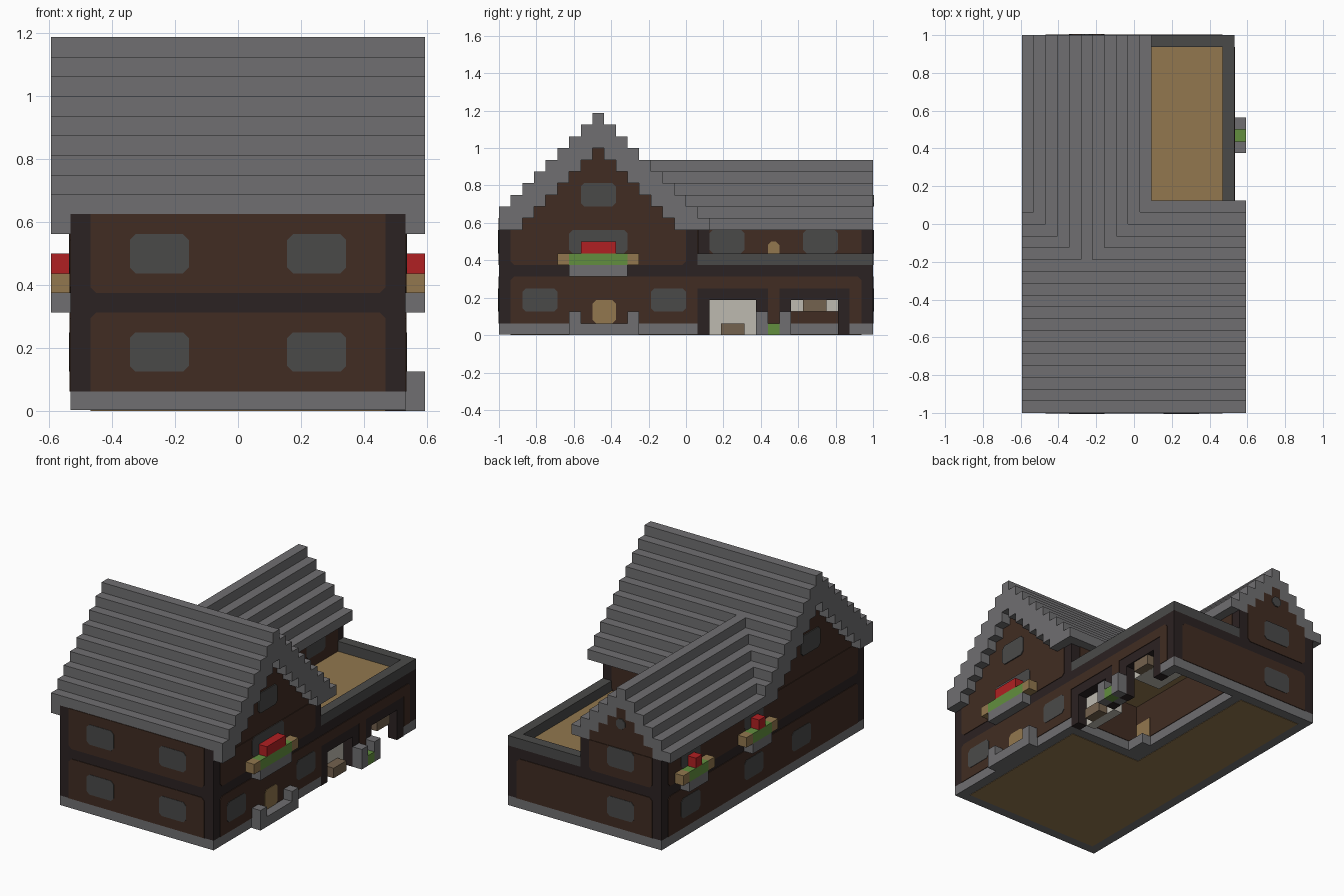
import bpy, bmesh
from mathutils import Vector

U = 1 / 16  # one building block; all sizes below are in blocks

old = bpy.data.objects.get("Cube")
if old:
    bpy.data.objects.remove(old, do_unlink=True)


def material(name, *rgb):
    lin = [((c / 255 + 0.055) / 1.055) ** 2.4 for c in rgb] + [1]
    m = bpy.data.materials.new(name)
    m.use_nodes = True
    m.diffuse_color = lin
    m.node_tree.nodes["Principled BSDF"].inputs["Base Color"].default_value = lin
    return m


STONE = material("grey_stone", 112, 111, 113)
BEAM = material("dark_beam", 43, 34, 34)
WALL = material("brown_wall", 65, 44, 34)
SLATE = material("slate_glass", 74, 74, 73)
TAN = material("tan_wood", 146, 119, 78)
GREEN = material("leaf_green", 98, 143, 62)
RED = material("flower_red", 176, 32, 34)
CREAM = material("cream_door", 190, 186, 176)
HANDLE = material("handle_brown", 116, 98, 78)


def finish(name, mat, bm):
    bmesh.ops.recalc_face_normals(bm, faces=bm.faces)
    me = bpy.data.meshes.new(name)
    bm.to_mesh(me)
    bm.free()
    me.materials.append(mat)
    ob = bpy.data.objects.new(name, me)
    bpy.context.collection.objects.link(ob)
    return ob


def boxes(name, mat, *list_of_bounds):
    """Several blocks in one object, each x0, x1, y0, y1, z0, z1."""
    bm = bmesh.new()
    for x0, x1, y0, y1, z0, z1 in list_of_bounds:
        for v in bmesh.ops.create_cube(bm, size=1)["verts"]:
            v.co = Vector(((x1 if v.co.x > 0 else x0) * U,
                           (y1 if v.co.y > 0 else y0) * U,
                           (z1 if v.co.z > 0 else z0) * U))
    return finish(name, mat, bm)


def plate(name, mat, axis, pos, a0, a1, z0, z1, cut="1111", t=0.06):
    """Thin wall panel; cut marks chamfered corners (low a, high a, then top)."""
    c = [0.3 * int(k) for k in cut]
    pts = [(a0 + c[0], z0), (a1 - c[1], z0), (a1, z0 + c[1]), (a1, z1 - c[2]),
           (a1 - c[2], z1), (a0 + c[3], z1), (a0, z1 - c[3]), (a0, z0 + c[0])]
    pts = [p for i, p in enumerate(pts) if p != pts[i - 1]]
    bm = bmesh.new()

    def place(p, off):
        q = (pos + off, p[0], p[1]) if axis == "x" else (p[0], pos + off, p[1])
        return bm.verts.new(Vector(q) * U)
    lo, hi = [[place(p, s * t) for p in pts] for s in (-1, 1)]
    bm.faces.new(lo)
    bm.faces.new(hi)
    for i in range(len(pts)):
        bm.faces.new((lo[i - 1], lo[i], hi[i], hi[i - 1]))
    return finish(name, mat, bm)


def window(axis, pos, centre, z0, width=3, height=2):
    plate("window", SLATE, axis, pos, centre - width / 2, centre + width / 2,
          z0, z0 + height, t=0.1)


# Stone base and ground floor boards
boxes("stone_base", STONE, (-8.5, 8.5, -16, 1, .04, 1), (-8.5, .5, 1, 16, .04, 1),
      (.5, 8.5, 15, 16, .04, 1), (7.5, 8.5, 14, 15, .04, 1), (7.5, 8.5, 7, 8, .04, 1))
boxes("ground_floor", TAN, (-7.5, 7.5, -15, 0, 0, .08), (-7.5, -.5, 0, 15, 0, .08))

# Timber bodies of the main house, wing and garage
boxes("main_body", BEAM, (-8.5, 8.5, -16, 1, 1, 9), (-8.5, 8.5, -16, -15, 9, 10))
boxes("wing_body", BEAM, (-8.5, .5, 1, 16, 1, 9))
boxes("garage_walls", BEAM, (.5, 8.5, 15, 16, 1, 6), (7.5, 8.5, 1, 15, 3, 6),
      (7.5, 8.5, 1, 2, 0, 3), (7.5, 8.5, 6, 7, 0, 3), (7.5, 8.5, 7, 8, 1, 3),
      (7.5, 8.5, 8, 9, 0, 3), (7.5, 8.5, 13, 14, 0, 3), (7.5, 8.5, 14, 15, 1, 3))
boxes("terrace_floor", TAN, (.5, 7.5, 1, 15, 5, 6))
boxes("terrace_parapet", SLATE, (7.5, 8.5, 1, 16, 6, 7), (.5, 7.5, 15, 16, 6, 7))

# Main roof: stepped rows with deeper gable ends, brown gable wall below
rows, ends, gable = [], [], []
for d in range(10):
    top = 19 - d
    for s in {-1, 1} if d else {1}:
        y = -8 + s * d
        if y < -16:
            continue
        low = 10 if y == -16 else max(9, top - 2)
        rows.append((-9.5, 9.5, y, y + 1, low, top))
        end_low = max(9, top - 3)
        for x in (-9.5, 8.5):
            ends.append((x, x + 1, y, y + 1, end_low, low))
        if low > 9 and y > -16:
            gable.append((-8.5, 8.5, y, y + 1, 9, low))
boxes("main_roof", STONE, *rows)
boxes("main_roof_gable_ends", STONE, *[e for e in ends if e[5] > e[4]])
boxes("main_gable_wall", WALL, *gable)

# Wing roof
rows, gable = [], []
for d in range(6):
    top = 15 - d
    low = max(9, top - 2)
    for s in {-1, 1} if d else {1}:
        x = -4.5 + s * d
        rows.append((x, x + 1, -3 + d, 16, low, top))
        if low > 9:
            gable.append((x, x + 1, 1, 16, 9, low))
boxes("wing_roof", STONE, *rows)
boxes("wing_gable_wall", WALL, *gable)

# Front wall
plate("front_lower_panel", WALL, "y", -16, -7.5, 7.5, 1, 5, "0011")
plate("front_upper_panel", WALL, "y", -16, -7.5, 7.5, 6, 10, "1100")
for x in (-4, 4):
    for z in (2, 7):
        window("y", -16, x, z)

# Right wall of the main house
plate("right_upper_panel", WALL, "x", 8.5, -15, 0, 6, 9, "1100")
plate("right_lower_panel", WALL, "x", 8.5, -15, 1, 1, 5, "0001")
for y in (-12.5, -1.5):
    window("x", 8.5, y, 2)
window("x", 8.5, -7.5, 7, width=5)
plate("front_door", TAN, "x", 8.5, -8, -6, 1, 3, t=0.1)
boxes("door_step", STONE, (8.5, 9.5, -10, -9, 0, 2), (8.5, 9.5, -5, -4, 0, 2),
      (8.5, 9.5, -9, -5, 0, 1))
for x in (-8.5, 8.5):
    window("x", x, -7.5, 11)

# Garage front
plate("garage_top_panel", WALL, "x", 8.5, 1, 15, 4, 5, "0010")
plate("garage_middle_panel", WALL, "x", 8.5, 7, 8, 1, 4, "0000")
plate("garage_end_panel", WALL, "x", 8.5, 14, 15, 1, 4, "0000")
boxes("closed_garage_door", CREAM, (6.5, 7.5, 2, 6, 0, 3))
boxes("closed_door_handle", HANDLE, (7.5, 8.5, 3, 5, 0, 1))
boxes("open_garage_door", CREAM, (4.5, 7.5, 9, 13, 2, 3))
boxes("open_door_handle", HANDLE, (7.4, 8.4, 10, 12, 2, 3))
boxes("planter", STONE, (8.5, 9.5, 6, 7, 0, 2), (8.5, 9.5, 8, 9, 0, 2))
boxes("planter_bush", GREEN, (8.5, 9.5, 7, 8, 0, 1))

# Garage interior
plate("garage_inner_panel", WALL, "x", .5, 1, 15, 1, 5, "0000")
plate("garage_side_panel", WALL, "y", 1, .5, 7.5, 1, 5, "0000")
boxes("inner_step", STONE, (.5, 1.5, 1, 3, 0, 1))
plate("inner_door", TAN, "x", .5, 1, 3, 1, 3, "0000", t=0.1)

# Terrace walls
plate("terrace_panel", WALL, "x", .5, 2, 15, 6, 9, "0000")
plate("main_back_panel", WALL, "y", 1, 1.5, 7.5, 6, 9, "1100")
for y in (3.5, 11.5):
    window("x", .5, y, 7)
plate("terrace_door", TAN, "x", .5, 7, 8, 6, 8, "0011", t=0.1)

# Back wall
plate("back_lower_panel", WALL, "y", 16, -7.5, 7.5, 1, 5, "0011")
plate("back_upper_panel", WALL, "y", 16, -7.5, -.5, 6, 9, "1100")
for z in (2, 7):
    window("y", 16, -4, z)
window("y", 16, -4, 11, width=1, height=1)

# Left wall
plate("left_lower_panel", WALL, "x", -8.5, -15, 15, 1, 5, "0011")
plate("left_upper_panel", WALL, "x", -8.5, -15, 15, 6, 9, "1111")
for y in (-6, 1.5, 11.5):
    window("x", -8.5, y, 2)
for y in (1.5, 11.5):
    window("x", -8.5, y, 7)


# Flower boxes: stone shelf, tan ends, leaves and flowers
def flower_box(x, y, half, flower):
    boxes("flower_box_shelf", STONE, (x, x + 1, y - half, y + half, 5, 6))
    boxes("flower_box_ends", TAN, (x, x + 1, y - half - 1, y - half, 6, 7),
          (x, x + 1, y + half, y + half + 1, 6, 7))
    boxes("flower_box_leaves", GREEN, (x, x + 1, y - half, y + half, 6, 7))
    boxes("flower_box_flowers", RED, (x, x + 1, y - flower, y + flower, 7, 8))


flower_box(8.5, -7.5, 2.5, 1.5)
flower_box(-9.5, 1.5, 1.5, .5)
flower_box(-9.5, 11.5, 1.5, .5)
